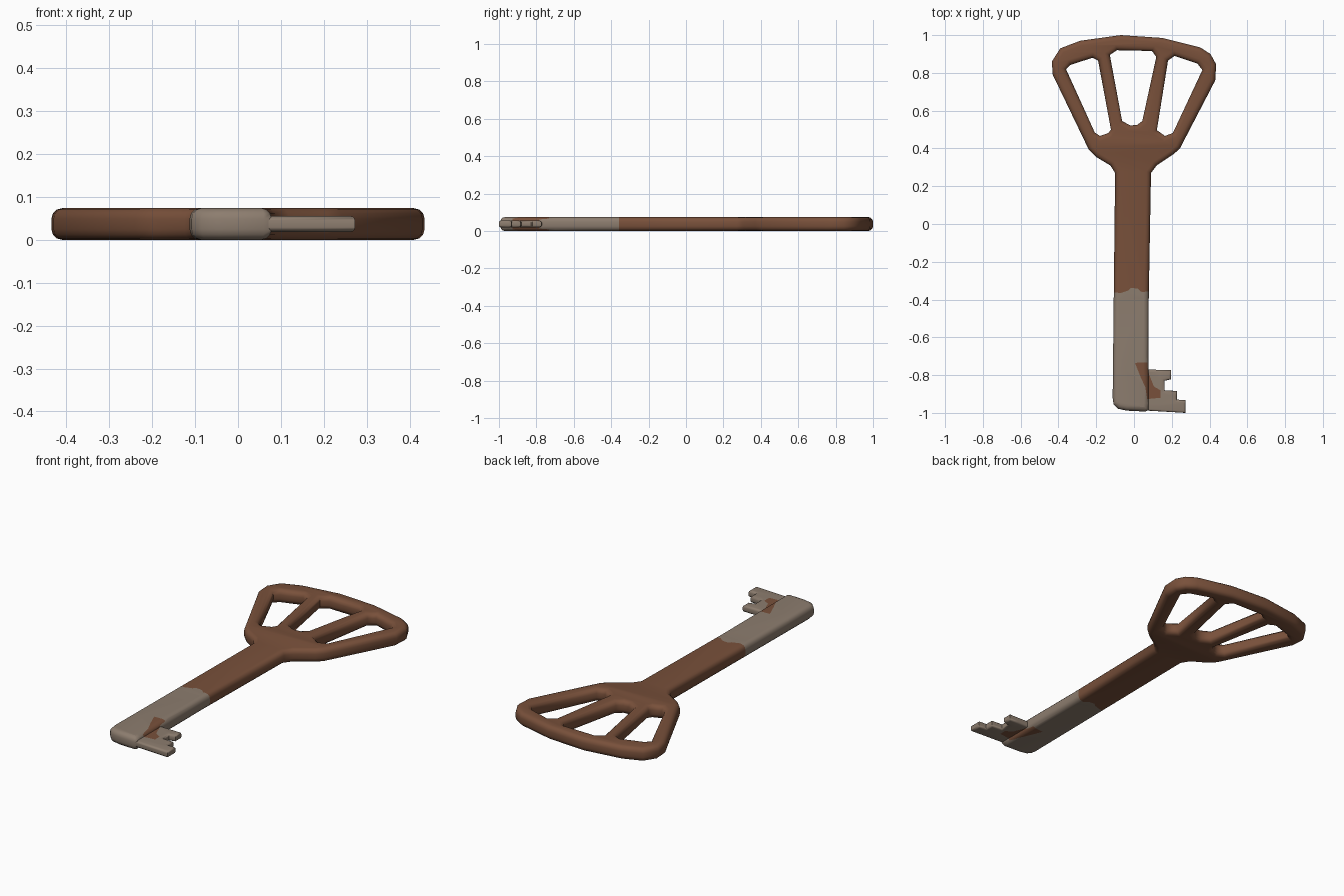
import bpy, bmesh
from mathutils import Vector

if "Cube" in bpy.data.objects:
    bpy.data.objects.remove(bpy.data.objects["Cube"])

MID_Z = 0.037   # middle of the key's thickness


def material(name, rgb):
    m = bpy.data.materials.new(name)
    m.diffuse_color = (*rgb, 1)
    m.use_nodes = True
    m.node_tree.nodes["Principled BSDF"].inputs["Base Color"].default_value = m.diffuse_color
    return m


BROWN = material("rust brown", (0.19, 0.081, 0.043))
GREY = material("worn grey", (0.265, 0.205, 0.158))

# Edge between brown and grey on the shaft, and the brown patch by the bit
WAVE = [(-0.14, -0.36), (-0.07, -0.365), (-0.03, -0.352), (-0.015, -0.338),
        (0.02, -0.342), (0.04, -0.36), (0.12, -0.354)]
PATCH = [(0.005, -0.735), (0.07, -0.732), (0.075, -0.785), (0.105, -0.86),
         (0.14, -0.88), (0.14, -0.92), (0.07, -0.927), (0.06, -0.865), (0.035, -0.81)]


def inside(p, poly):
    hit = False
    for (ax, ay), (bx, by) in zip(poly, poly[1:] + poly[:1]):
        if (ay > p.y) != (by > p.y) and p.x < (bx - ax) * (p.y - ay) / (by - ay) + ax:
            hit = not hit
    return hit


def cut(bm, a, b, lo, hi):
    """Cut the faces lying between y = lo and y = hi along the line a-b."""
    faces = [f for f in bm.faces if lo < f.calc_center_median().y < hi]
    if not faces:
        return
    edges = {e for f in faces for e in f.edges}
    verts = {v for f in faces for v in f.verts}
    bmesh.ops.bisect_plane(bm, geom=faces + list(edges) + list(verts), dist=1e-5,
                           plane_co=(a[0], a[1], 0),
                           plane_no=Vector((a[1] - b[1], b[0] - a[0], 0)).normalized())


def rounded_plate(name, loops, half, bevel):
    """Flat outline with holes, thickened with rounded rims, then coloured."""
    cu = bpy.data.curves.new(name + "_outline", 'CURVE')
    cu.dimensions = '2D'
    cu.fill_mode = 'BOTH'
    cu.extrude = half - bevel
    cu.bevel_depth = bevel
    cu.bevel_resolution = 2
    cu.offset = -bevel
    for pts in loops:
        s = cu.splines.new('POLY')
        s.points.add(len(pts) - 1)
        for p, (x, y) in zip(s.points, pts):
            p.co = (x, y, 0, 1)
        s.use_cyclic_u = True
    tmp = bpy.data.objects.new(name + "_outline", cu)
    bpy.context.collection.objects.link(tmp)
    bpy.context.view_layer.update()
    me = bpy.data.meshes.new_from_object(
        tmp.evaluated_get(bpy.context.evaluated_depsgraph_get()))
    bpy.data.objects.remove(tmp)
    me.materials.clear()
    me.materials.append(BROWN)
    me.materials.append(GREY)

    bm = bmesh.new()
    bm.from_mesh(me)
    bmesh.ops.remove_doubles(bm, verts=bm.verts, dist=1e-4)
    bmesh.ops.recalc_face_normals(bm, faces=bm.faces)
    # Cut the colour borders into the surface
    for y in (-0.3, -0.4, -0.7, -0.95):
        cut(bm, (0, y), (1, y), -2, 2)
    for a, b in zip(WAVE, WAVE[1:]):
        cut(bm, a, b, -0.4, -0.3)
    for a, b in zip(PATCH, PATCH[1:] + PATCH[:1]):
        cut(bm, a, b, -0.95, -0.7)
    grey_area = WAVE + [(1, -0.354), (1, -2), (-1, -2), (-1, -0.36)]
    for f in bm.faces:
        c = f.calc_center_median()
        f.material_index = int(inside(c, grey_area) and not inside(c, PATCH))
    bmesh.ops.translate(bm, verts=bm.verts, vec=(0, 0, MID_Z))
    bm.to_mesh(me)
    bm.free()
    me.name = name
    ob = bpy.data.objects.new(name, me)
    bpy.context.collection.objects.link(ob)
    bpy.ops.object.select_all(action='DESELECT')
    ob.select_set(True)
    bpy.context.view_layer.objects.active = ob
    bpy.ops.object.shade_smooth_by_angle(angle=1.1)
    return ob


# Handle and shaft in one outline, with three openings in the handle
outline = [(-0.07, 1.0), (0.15, 0.985), (0.35, 0.935), (0.405, 0.90), (0.435, 0.845),
           (0.43, 0.76), (0.243, 0.4), (0.21, 0.37), (0.12, 0.31), (0.09, 0.27),
           (0.078, -0.4), (0.078, -0.985), (0.06, -0.993), (-0.04, -0.988),
           (-0.085, -0.978), (-0.108, -0.955), (-0.113, -0.92), (-0.1, 0.27),
           (-0.125, 0.31), (-0.2, 0.355), (-0.24, 0.395), (-0.43, 0.79),
           (-0.435, 0.86), (-0.39, 0.93), (-0.285, 0.97)]
left_hole = [(-0.36, 0.82), (-0.335, 0.843), (-0.22, 0.88), (-0.19, 0.865),
             (-0.122, 0.5), (-0.135, 0.482), (-0.18, 0.466), (-0.208, 0.485)]
middle_hole = [(-0.128, 0.895), (-0.09, 0.92), (0.095, 0.916), (0.118, 0.885),
               (0.044, 0.545), (0.016, 0.524), (-0.02, 0.522), (-0.063, 0.545)]
right_hole = [(0.18, 0.865), (0.215, 0.89), (0.335, 0.85), (0.362, 0.815),
              (0.206, 0.482), (0.164, 0.466), (0.121, 0.497)]
rounded_plate("handle_and_shaft", [outline, left_hole, middle_hole, right_hole],
              0.037, 0.025)

# Thin toothed bit
bit = [(0.02, -0.77), (0.197, -0.773), (0.197, -0.822), (0.162, -0.83), (0.162, -0.88),
       (0.227, -0.884), (0.227, -0.93), (0.273, -0.932), (0.273, -1.0), (0.02, -0.985)]
rounded_plate("toothed_bit", [bit], 0.0185, 0.011)
